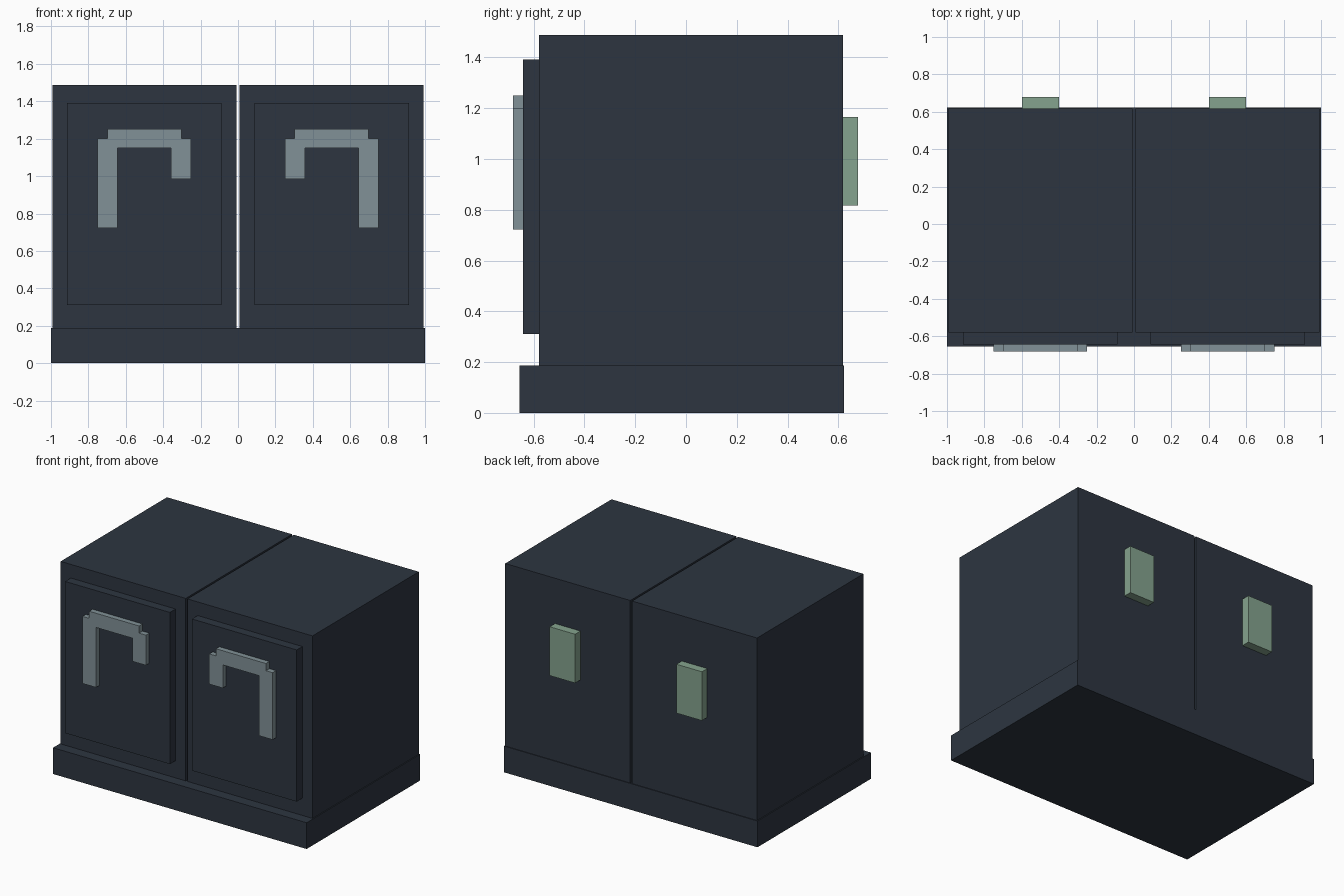
import bpy, bmesh

if "Cube" in bpy.data.objects:
    bpy.data.objects.remove(bpy.data.objects["Cube"])


def srgb(r, g, b):
    def lin(c):
        c /= 255
        return c / 12.92 if c <= 0.04045 else ((c + 0.055) / 1.055) ** 2.4
    return (lin(r), lin(g), lin(b), 1)


def material(name, rgb):
    m = bpy.data.materials.new(name)
    m.diffuse_color = srgb(*rgb)
    m.use_nodes = True
    m.node_tree.nodes["Principled BSDF"].inputs["Base Color"].default_value = m.diffuse_color
    return m


slate = material("dark slate", (45, 53, 64))
grey = material("handle grey", (129, 145, 151))
green = material("sage green", (133, 163, 142))


def prism(name, profile, y0, y1, mat):
    """Extrude an outline in the x-z plane from y0 to y1."""
    bm = bmesh.new()
    face = bm.faces.new([bm.verts.new((x, y0, z)) for x, z in profile])
    ext = bmesh.ops.extrude_face_region(bm, geom=[face])
    for v in ext["geom"]:
        if isinstance(v, bmesh.types.BMVert):
            v.co.y = y1
    bmesh.ops.recalc_face_normals(bm, faces=bm.faces)
    me = bpy.data.meshes.new(name)
    bm.to_mesh(me)
    bm.free()
    me.materials.append(mat)
    ob = bpy.data.objects.new(name, me)
    bpy.context.collection.objects.link(ob)
    return ob


def box(name, x0, x1, y0, y1, z0, z1, mat):
    return prism(name, [(x0, z0), (x1, z0), (x1, z1), (x0, z1)], y0, y1, mat)


# Plinth under both cabinets
box("plinth", -1, 1, -0.655, 0.623, 0, 0.187, slate)

# Hooked handle outline (right-hand side)
hook = [(0.25, 0.985), (0.357, 0.985), (0.357, 1.15), (0.643, 1.15),
        (0.643, 0.722), (0.75, 0.722), (0.75, 1.2), (0.697, 1.2),
        (0.697, 1.251), (0.303, 1.251), (0.303, 1.2), (0.25, 1.2)]

for side, s in (("left", -1), ("right", 1)):
    # Cabinet body, leaving a narrow gap in the middle
    box(side + "_cabinet", s * 0.007, s * 0.993, -0.579, 0.618, 0.187, 1.488, slate)
    # Raised door panel
    box(side + "_door", s * 0.087, s * 0.913, -0.643, -0.579, 0.31, 1.391, slate)
    # Handle on the door
    prism(side + "_handle", [(s * x, z) for x, z in hook], -0.681, -0.643, grey)
    # Plate on the back
    box(side + "_back_plate", s * 0.4, s * 0.6, 0.618, 0.678, 0.817, 1.165, green)
